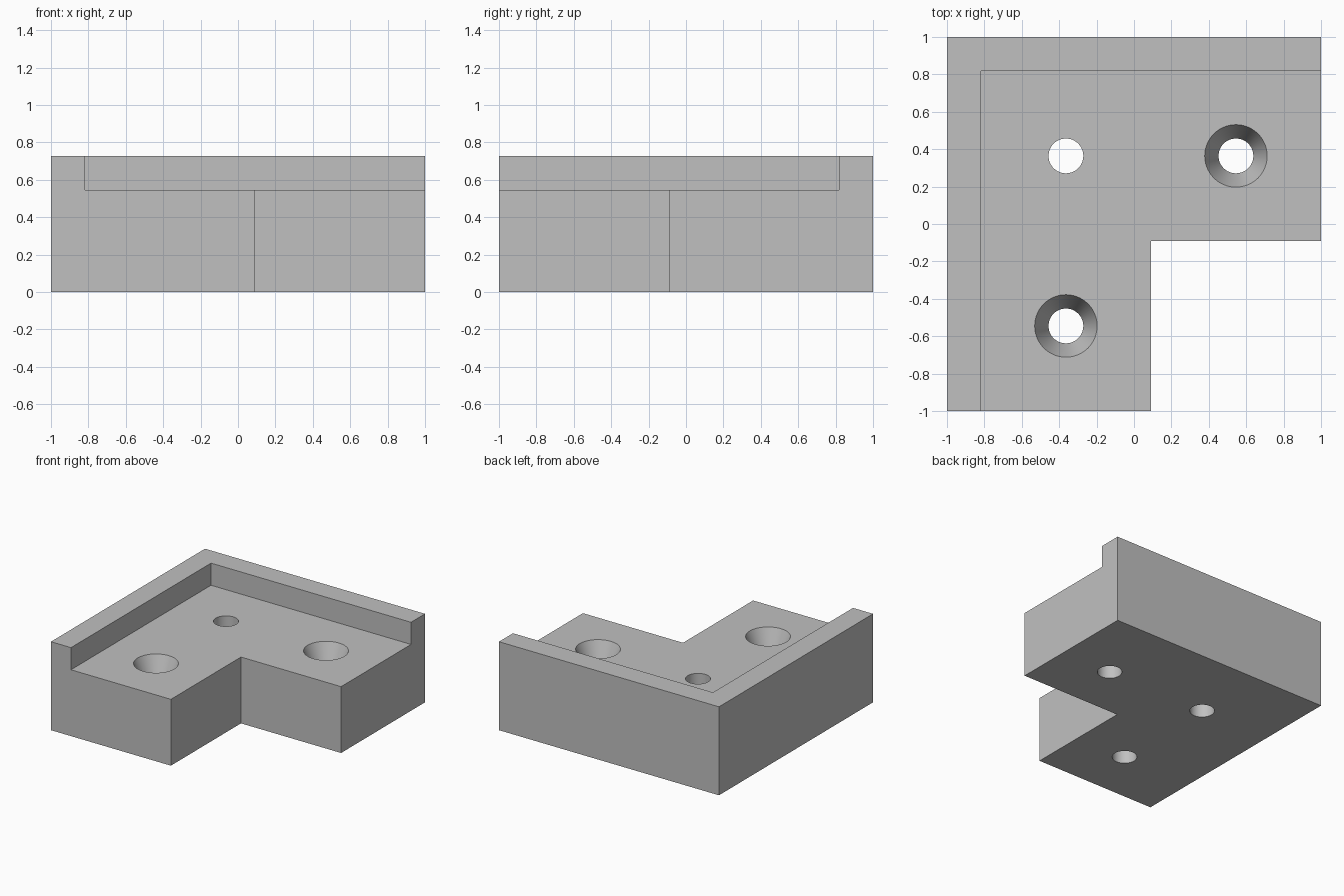
import bpy, bmesh, math
from mathutils import Vector, Matrix

cube = bpy.data.objects.get("Cube")
if cube:
    bpy.data.objects.remove(cube, do_unlink=True)

HEIGHT, FLOOR = 0.727, 0.545      # top of the lip, top of the bracket floor
LIP, NOTCH = 0.818, 0.09          # inner edge of the lip, inner corner of the L
HOLE, SINK, SINK_DEPTH = 0.093, 0.167, 0.18

grey = bpy.data.materials.new("plain_grey")
grey.use_nodes = True
colour = (0.53, 0.53, 0.53, 1)
grey.diffuse_color = colour
grey.node_tree.nodes["Principled BSDF"].inputs["Base Color"].default_value = colour


def add_object(name, bm):
    bmesh.ops.recalc_face_normals(bm, faces=bm.faces)
    mesh = bpy.data.meshes.new(name)
    bm.to_mesh(mesh)
    bm.free()
    mesh.materials.append(grey)
    obj = bpy.data.objects.new(name, mesh)
    bpy.context.collection.objects.link(obj)
    return obj


def prism(name, outline, bottom, top):
    bm = bmesh.new()
    face = bm.faces.new([bm.verts.new((x, y, bottom)) for x, y in outline])
    solid = bmesh.ops.extrude_face_region(bm, geom=[face])
    verts = [v for v in solid["geom"] if isinstance(v, bmesh.types.BMVert)]
    bmesh.ops.translate(bm, verts=verts, vec=(0, 0, top - bottom))
    return add_object(name, bm)


def lathe(name, profile, x, y):
    bm = bmesh.new()
    verts = [bm.verts.new((r, 0, z)) for r, z in profile]
    edges = [bm.edges.new(pair) for pair in zip(verts, verts[1:])]
    bmesh.ops.spin(bm, geom=verts + edges, axis=(0, 0, 1), cent=(0, 0, 0),
                   angle=math.tau, steps=64, use_duplicate=False)
    bmesh.ops.remove_doubles(bm, verts=bm.verts, dist=0.0001)
    bmesh.ops.transform(bm, matrix=Matrix.Translation(Vector((x, y, 0))), verts=bm.verts)
    return add_object(name, bm)


# L-shaped corner block
bracket = prism("corner_bracket",
                [(-1, -1), (NOTCH, -1), (NOTCH, -NOTCH), (1, -NOTCH), (1, 1), (-1, 1)],
                0, HEIGHT)

# Recess that leaves a lip along the two outer sides
cutters = [prism("recess_cutter",
                 [(-LIP, -1.2), (1.2, -1.2), (1.2, LIP), (-LIP, LIP)], FLOOR, 1)]

# One plain hole in the corner and a countersunk hole in each leg
plain = [(0, -0.2), (HOLE, -0.2), (HOLE, 0.9), (0, 0.9)]
sunk = [(0, -0.2), (HOLE, -0.2), (HOLE, FLOOR - SINK_DEPTH),
        (SINK, FLOOR), (SINK, 0.65), (0, 0.65)]
cutters += [lathe("corner_hole_cutter", plain, -0.364, 0.364),
            lathe("side_hole_cutter", sunk, 0.545, 0.364),
            lathe("front_hole_cutter", sunk, -0.364, -0.545)]

for cutter in cutters:
    cutter.hide_render = True
    mod = bracket.modifiers.new(cutter.name, "BOOLEAN")
    mod.operation = "DIFFERENCE"
    mod.solver = "EXACT"
    mod.object = cutter

# Bake the cuts and drop the cutters
bpy.context.view_layer.update()
graph = bpy.context.evaluated_depsgraph_get()
baked = bpy.data.meshes.new_from_object(bracket.evaluated_get(graph))
bracket.modifiers.clear()
bracket.data = baked
baked.materials.clear()
baked.materials.append(grey)
for face in baked.polygons:
    face.material_index = 0
for cutter in cutters:
    bpy.data.objects.remove(cutter, do_unlink=True)

for obj in bpy.context.selected_objects:
    obj.select_set(False)
bracket.select_set(True)
bpy.context.view_layer.objects.active = bracket
bpy.ops.object.shade_smooth_by_angle(angle=math.radians(20))
